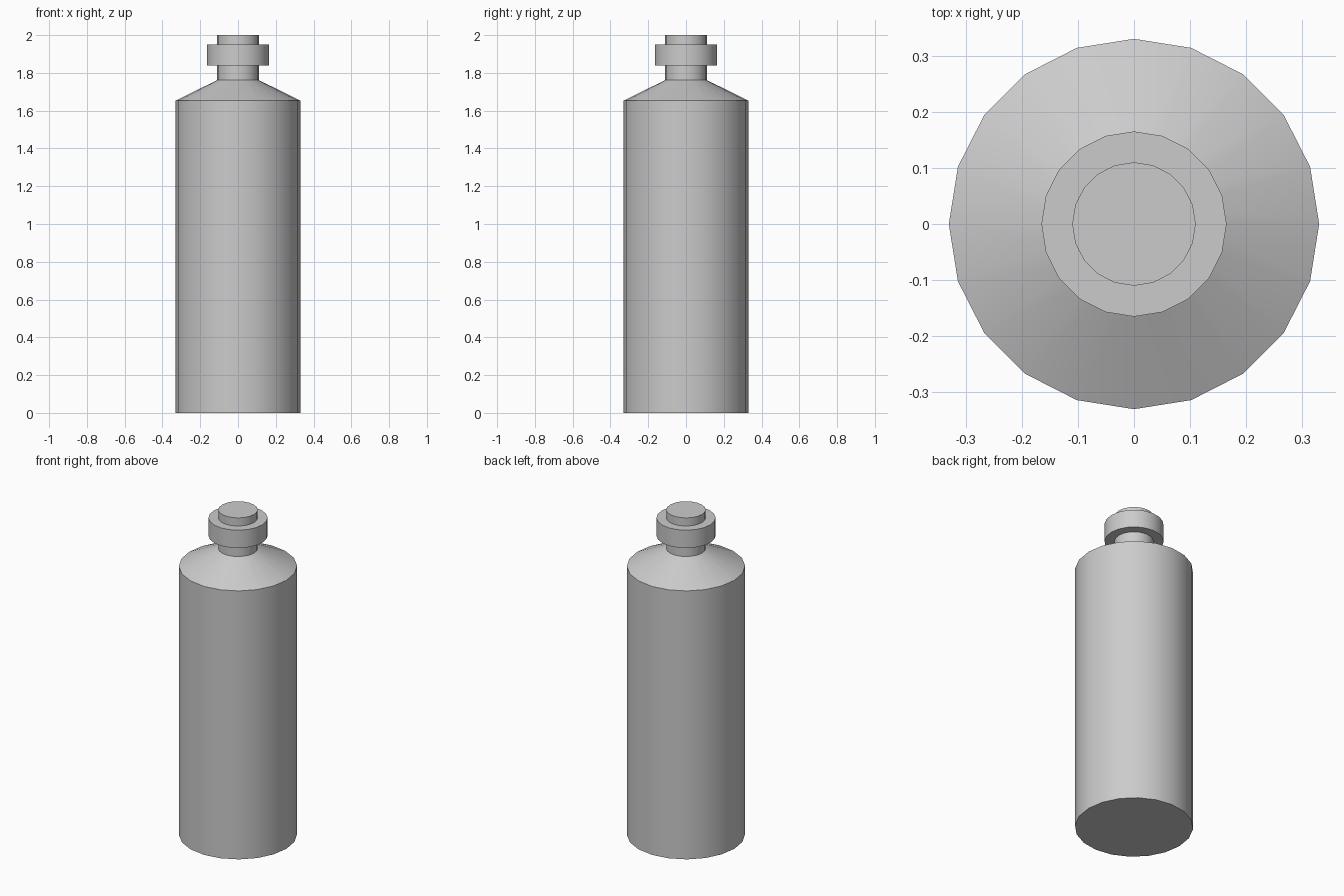
import bpy, bmesh, math

if "Cube" in bpy.data.objects:
    bpy.data.objects.remove(bpy.data.objects["Cube"])

SIDES = 20


def lathe(name, profile, closed=False):
    """Spin an (r, z) profile about z; open profiles get flat end caps."""
    bm = bmesh.new()
    rings = []
    for r, z in profile:
        rings.append([bm.verts.new((r * math.cos(2 * math.pi * i / SIDES),
                                    r * math.sin(2 * math.pi * i / SIDES), z))
                      for i in range(SIDES)])
    pairs = list(zip(rings, rings[1:]))
    if closed:
        pairs.append((rings[-1], rings[0]))
    else:
        bm.faces.new(rings[0][::-1])
        bm.faces.new(rings[-1])
    for a, b in pairs:
        for i in range(SIDES):
            j = (i + 1) % SIDES
            bm.faces.new((a[i], a[j], b[j], b[i]))
    bmesh.ops.recalc_face_normals(bm, faces=bm.faces)
    mesh = bpy.data.meshes.new(name)
    bm.to_mesh(mesh)
    bm.free()
    obj = bpy.data.objects.new(name, mesh)
    bpy.context.collection.objects.link(obj)
    bpy.ops.object.select_all(action='DESELECT')
    obj.select_set(True)
    bpy.context.view_layer.objects.active = obj
    bpy.ops.object.shade_smooth_by_angle(angle=math.radians(30))
    return obj


# Body with sloped shoulder and neck
lathe("bottle_body", [(0.33, 0), (0.33, 1.653), (0.11, 1.762), (0.11, 2.0)])

# Collar ring around the neck
lathe("neck_collar", [(0.11, 1.84), (0.165, 1.84), (0.165, 1.95), (0.11, 1.95)],
      closed=True)
